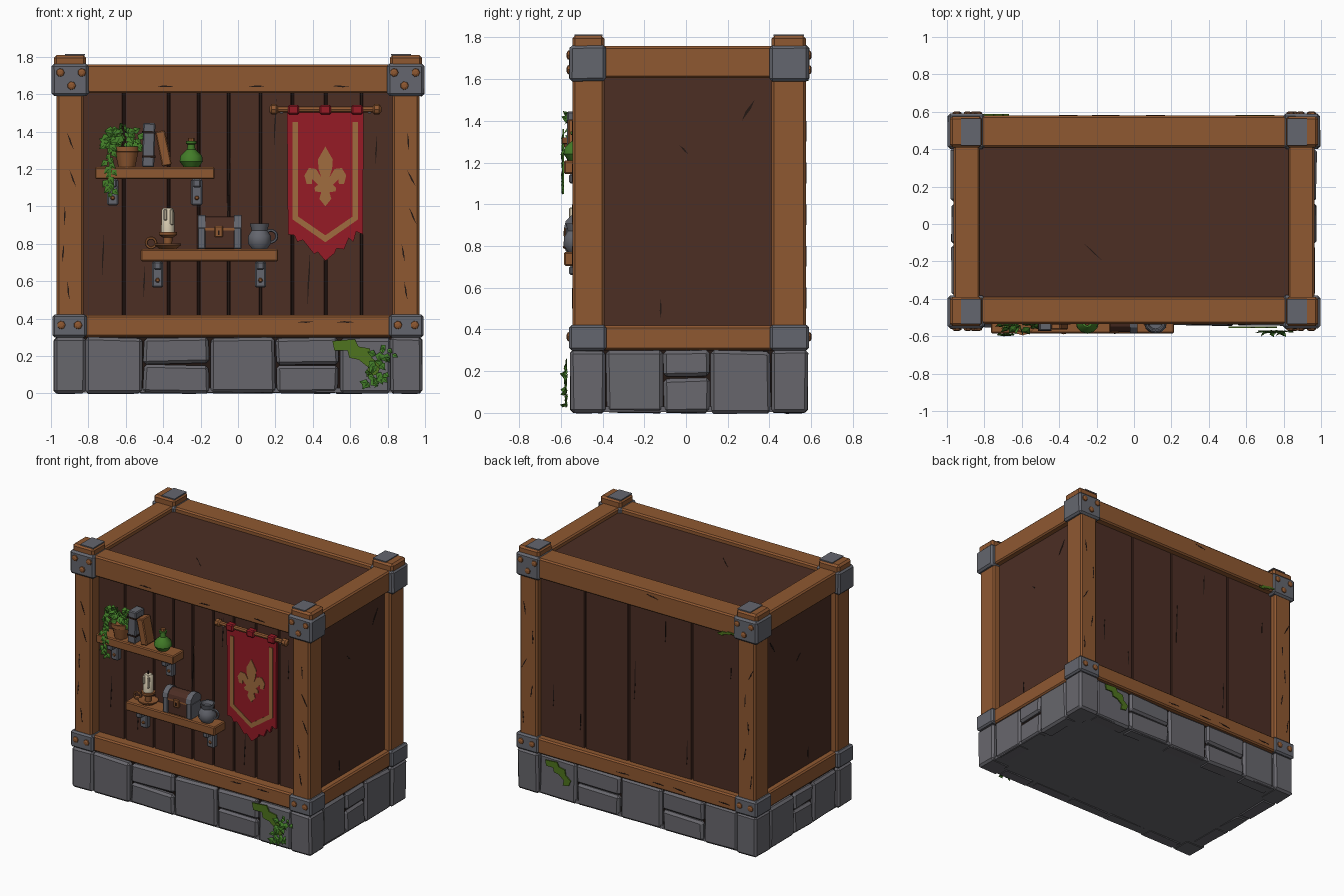
import bpy, bmesh, math, random
from mathutils import Vector, Matrix

if "Cube" in bpy.data.objects:
    bpy.data.objects.remove(bpy.data.objects["Cube"])

random.seed(4)


def mat(name, r, g, b):
    m = bpy.data.materials.new(name)
    m.diffuse_color = [((c / 255 + 0.055) / 1.055) ** 2.4 for c in (r, g, b)] + [1]
    m.use_nodes = True
    m.node_tree.nodes["Principled BSDF"].inputs["Base Color"].default_value = m.diffuse_color
    return m


WOOD = mat("warm wood", 143, 88, 49)
DARK = mat("dark wood", 76, 46, 36)
SEAM = mat("seam black", 36, 24, 20)
STONE = mat("stone grey", 104, 103, 109)
IRON = mat("iron grey", 100, 102, 110)
RED = mat("banner red", 150, 27, 38)
TAN = mat("banner tan", 160, 108, 62)
LEAF = mat("leaf green", 66, 124, 40)
MOSS = mat("moss green", 78, 116, 30)
CREAM = mat("candle cream", 214, 202, 176)


def finish(name, bm, m, smooth=False):
    bmesh.ops.recalc_face_normals(bm, faces=bm.faces)
    me = bpy.data.meshes.new(name)
    bm.to_mesh(me)
    bm.free()
    me.materials.append(m)
    for p in me.polygons:
        p.use_smooth = smooth
    ob = bpy.data.objects.new(name, me)
    bpy.context.collection.objects.link(ob)
    if smooth:
        bpy.ops.object.select_all(action='DESELECT')
        ob.select_set(True)
        bpy.context.view_layer.objects.active = ob
        bpy.ops.object.shade_smooth_by_angle(angle=math.radians(40))
    return ob


def box(name, x, y, z, m, bevel=0.008, jit=0.0, rot=0.0):
    """Bevelled box from (min, max) ranges; rot turns it about the y axis."""
    bm = bmesh.new()
    c = Vector([(a[0] + a[1]) / 2 for a in (x, y, z)])
    s = [abs(a[1] - a[0]) for a in (x, y, z)]
    bmesh.ops.create_cube(bm, size=1)
    for v in bm.verts:
        v.co = Vector([v.co[i] * s[i] + random.uniform(-jit, jit) for i in range(3)])
    if bevel:
        bmesh.ops.bevel(bm, geom=bm.edges[:], offset=bevel, segments=1, affect='EDGES', profile=0.5)
    bmesh.ops.transform(bm, matrix=Matrix.Translation(c) @ Matrix.Rotation(rot, 4, 'Y'), verts=bm.verts)
    return finish(name, bm, m)


def plate(name, pts, m, pos, thick=0.006, face='front'):
    """Extruded outline lying on a front, back, left, right or top plane."""
    f = {'front': lambda u, v, d: (u, pos - d, v), 'back': lambda u, v, d: (u, pos + d, v),
         'right': lambda u, v, d: (pos + d, u, v), 'left': lambda u, v, d: (pos - d, u, v),
         'top': lambda u, v, d: (u, v, pos + d)}[face]
    bm = bmesh.new()
    a = [bm.verts.new(f(u, v, 0)) for u, v in pts]
    b = [bm.verts.new(f(u, v, thick)) for u, v in pts]
    bm.faces.new(a)
    bm.faces.new(b)
    for i in range(len(a)):
        j = (i + 1) % len(a)
        bm.faces.new((a[i], a[j], b[j], b[i]))
    return finish(name, bm, m)


def lathe(name, prof, loc, m, axis='Z', n=12, smooth=True):
    """Revolve (radius, height) points and aim the axis along Z, X, front or back."""
    bm = bmesh.new()
    rings = [[bm.verts.new((r * math.cos(math.tau * i / n), r * math.sin(math.tau * i / n), h))
              for i in range(n)] for r, h in prof]
    for a, b in zip(rings, rings[1:]):
        for i in range(n):
            bm.faces.new((a[i], a[(i + 1) % n], b[(i + 1) % n], b[i]))
    bm.faces.new(rings[0])
    bm.faces.new(rings[-1])
    R = {'Z': Matrix(), 'X': Matrix.Rotation(math.pi / 2, 4, 'Y'),
         'front': Matrix.Rotation(math.pi / 2, 4, 'X'), 'back': Matrix.Rotation(-math.pi / 2, 4, 'X')}[axis]
    bmesh.ops.transform(bm, matrix=Matrix.Translation(loc) @ R, verts=bm.verts)
    return finish(name, bm, m, smooth)


def handle(name, loc, R, r, m):
    bpy.ops.mesh.primitive_torus_add(location=loc, rotation=(math.pi / 2, 0, 0), major_radius=R,
                                     minor_radius=r, major_segments=14, minor_segments=6)
    bpy.context.object.name = name
    bpy.context.object.data.materials.append(m)


def leaves(name, items):
    """Folded pointed leaves from (base, direction, size)."""
    bm = bmesh.new()
    for p, d, s in items:
        p, d = Vector(p), Vector(d).normalized()
        n = Vector((random.uniform(-.5, .5), -1, random.uniform(0, .6)))
        w = d.cross(n).normalized()
        n = w.cross(d)
        n *= -1 if n.y > 0 else 1
        pts = [p, p + d * .35 * s + w * .42 * s, p + d * s, p + d * .35 * s - w * .42 * s, p + d * .4 * s + n * .13 * s]
        v = [bm.verts.new((q.x, max(q.y, -0.605), q.z)) for q in pts]
        for i in range(4):
            bm.faces.new((v[i], v[(i + 1) % 4], v[4]))
    return finish(name, bm, LEAF)


# stone plinth: floor slab, dark core and individual blocks
box("plinth_floor", (-.96, .96), (-.53, .56), (0.004, .03), STONE, 0)
box("plinth_core", (-.95, .95), (-.51, .54), (.03, .3), SEAM, 0)


def stones(face, splits):
    for u0, u1, cut in splits:
        for z in ([(0, .298)] if not cut else [(0, cut - .004), (cut + .004, .298)]):
            u, o = (u0 + .004, u1 - .004), random.uniform(-.006, .006)
            x, y = {'front': (u, (-.545 + o, -.44)), 'back': (u, (.46, .572 + o)),
                    'right': ((.86, .972 + o), u), 'left': ((-.972 + o, -.86), u)}[face]
            box("stone_block_" + face, x, y, z, STONE, 0.016, 0.005)


long_row = [(-.82, -.51, 0), (-.51, -.15, .155), (-.15, .2, 0), (.2, .54, .15), (.54, .82, 0)]
stones('front', long_row)
stones('back', [(-b, -a, c) for a, b, c in long_row])
side_row = [(-.385, -.11, 0), (-.11, .115, .17), (.115, .41, 0)]
stones('right', side_row)
stones('left', side_row)

# corner posts, iron brackets, caps and rivets
for sx in (-1, 1):
    X = lambda a, b: tuple(sorted((sx * a, sx * b)))
    for face, yp, yb in (('front', (-.545, -.39), (-.56, -.382)), ('back', (.41, .575), (.402, .59))):
        box("corner_stone", X(.815, .985), (yb[0] + .006, yb[1] - .006), (0, .3), STONE, .015, .003)
        box("corner_post", X(.825, .97), yp, (.3, 1.78), WOOD, .012)
        box("post_cap", X(.812, .985), yp, (1.7, 1.808), WOOD, .014)
        plate("cap_strap", [(sx * a, b) for a, b in ((.818, yp[0] + .01), (.925, yp[0] + .01),
              (.925, yp[1] - .01), (.818, yp[1] - .01))], IRON, 1.806, .008, 'top')
        box("lower_bracket", X(.808, .992), yb, (.3, .422), IRON, .012)
        box("upper_bracket", X(.798, .996), yb, (1.59, 1.762), IRON, .014, .002)
        yr = yb[0] if face == 'front' else yb[1]
        for rx, rz in ((.95, 1.715), (.89, 1.645), (.835, 1.715), (.945, .365), (.855, .365)):
            lathe("rivet", [(.024, -.005), (.021, .007), (.01, .012)], (sx * rx, yr, rz), WOOD, face, 7, False)

# frame beams
for z in ((.302, .418), (1.605, 1.758)):
    box("front_beam", (-.83, .83), (-.535, -.39), z, WOOD, .01)
    box("back_beam", (-.83, .83), (.41, .58), z, WOOD, .01)
    for sx in (-1, 1):
        box("side_beam", tuple(sorted((sx * .825, sx * .965))), (-.4, .42), z, WOOD, .01)

# wall planks, side and top panels over a dark core
box("cabinet_core", (-.9, .9), (-.44, .51), (.3, 1.69), SEAM, 0)


def planks(name, cuts, y):
    for a, b in zip(cuts, cuts[1:]):
        box(name, (a + .005, b - .005), y, (.38, 1.64), DARK, .004)


planks("front_plank", [-.84, -.61, -.37, -.21, -.05, .12, .29, .47, .66, .84], (-.46, -.43))
planks("back_plank", [-.84, -.42, .1, .46, .84], (.5, .53))
for s, e in ((-1, 'left'), (1, 'right')):
    box(e + "_panel", tuple(sorted((s * .88, s * .92))), (-.41, .43), (.38, 1.64), DARK, 0)
top = box("top_panel", (-.85, .85), (-.42, .44), (1.68, 1.725), DARK, 0)

# carved cracks: thin dark wedges on timber and panels


def crack(u, v, L, ang, pos, face, w=.006):
    c, s = math.cos(ang), math.sin(ang)
    pts = [(-L / 2, 0), (-L * .1, w), (L / 2, .3 * w), (L * .1, -w * .5)]
    plate("crack_" + face, [(u + a * c - b * s, v + a * s + b * c) for a, b in pts], SEAM, pos, .002, face)


for i in range(5):
    crack(random.uniform(-.75, .75), random.choice((.34, .38, 1.64, 1.72)), .1, random.uniform(-.2, .2), -.535, 'front')
    crack(random.uniform(-.75, .75), random.choice((.34, .38, 1.64, 1.72)), .1, random.uniform(-.2, .2), .58, 'back')
    for sx in (-.9, .9):
        crack(sx + random.uniform(-.04, .04), .55 + .2 * i, .1, random.uniform(1.4, 2.1), -.545, 'front')
        crack(sx + random.uniform(-.04, .04), .55 + .2 * i, .1, random.uniform(1.4, 2.1), .575, 'back')
for u, v, L in ((-.05, 1.05, .45), (-.72, .75, .25), (.38, .62, .3), (.74, 1.3, .15), (.2, 1.45, .25), (-.5, .6, .2)):
    crack(u, v, L, 1.52, -.46, 'front')
    crack(-u, v, L * .7, 1.6, .53, 'back')
for face, p in (('left', -.92), ('right', .92)):
    crack(.3, 1.45, .12, 1.0, p, face, .01)
    crack(-.01, 1.26, .06, -.8, p, face)
    crack(-.12, .5, .1, 1.57, p, face)
crack(-.22, -.15, .16, -.75, 1.725, 'top', .004)

# shelves with iron supports
for x0, x1, z0, z1, br in ((-.765, -.125, 1.145, 1.21, (-.67, -.22)), (-.52, .215, .705, .772, (-.43, .12))):
    box("shelf", (x0, x1), (-.585, -.455), (z0, z1), WOOD, .007)
    for b in br:
        box("shelf_support", (b - .03, b + .03), (-.5, -.455), (z0 - .14, z0), IRON, .008)
        box("support_arm", (b - .022, b + .022), (-.56, -.455), (z0 - .045, z0), IRON, .008)
        lathe("support_rivet", [(.013, 0), (.008, .008)], (b, -.5, z0 - .1), WOOD, 'front', 6, False)

# potted plant with trailing vine
lathe("plant_pot", [(.045, 0), (.062, .08), (.07, .082), (.07, .11), (.055, .11), (.05, .095)], (-.595, -.525, 1.21), WOOD)
foliage = []
for i in range(46):
    a, r = random.uniform(0, math.tau), random.uniform(.01, .08)
    p = (-.615 + r * math.cos(a) * 1.1, -.53 + .35 * r * math.sin(a), 1.37 + random.uniform(-.05, .045))
    foliage.append((p, (math.cos(a), .3 * math.sin(a) - .15, random.uniform(-.9, .4)), random.uniform(.045, .065)))
for i in range(16):
    foliage.append(((-.685 + .012 * math.sin(i), -.59, 1.33 - i * .017),
                    ((-1) ** i * random.uniform(.4, 1), -.1, -.8), random.uniform(.035, .055)))
leaves("plant_leaves", foliage)
box("vine_stem", (-.689, -.681), (-.592, -.584), (1.05, 1.36), LEAF, 0)

# books and bottle
box("grey_book", (-.51, -.445), (-.57, -.47), (1.21, 1.445), IRON, .006, 0, .03)
for z in (1.26, 1.39):
    box("book_band", (-.513, -.442), (-.573, -.5), (z, z + .012), SEAM, 0, 0, .03)
box("leaning_book", (-.425, -.372), (-.565, -.47), (1.215, 1.405), WOOD, .006, 0, -.2)
lathe("green_bottle", [(.04, 0), (.062, .03), (.058, .06), (.022, .095), (.02, .12), (.028, .125), (.028, .138)],
      (-.25, -.525, 1.21), LEAF)
lathe("bottle_cork", [(.018, 0), (.016, .02)], (-.25, -.525, 1.345), WOOD, n=8)

# candle in its holder
lathe("candle_dish", [(.045, 0), (.07, .02), (.07, .028), (.022, .02), (.025, .06), (.048, .075), (.048, .09)],
      (-.375, -.52, .772), WOOD)
handle("dish_handle", (-.465, -.52, .805), .026, .008, WOOD)
lathe("candle", [(.036, 0), (.034, .12), (.025, .13)], (-.375, -.52, .86), CREAM, n=10)
for dx, h in ((-.022, .06), (.012, .085)):
    box("wax_drip", (-.375 + dx, -.357 + dx), (-.56, -.54), (.985 - h, .985), CREAM, .005)
box("candle_wick", (-.378, -.372), (-.523, -.517), (.985, 1.015), SEAM, 0)

# treasure chest
arc = [(.052 * math.cos(t * math.pi / 6), .055 * math.sin(t * math.pi / 6)) for t in range(7)]


def chest_lid(name, x0, x1, k, m):
    prof = [(-.52 + a * k, .885 + b * k) for a, b in arc]
    plate(name, prof, m, x0, x1 - x0, 'right')


box("chest_body", (-.2, .005), (-.57, -.47), (.772, .878), DARK, .004)
chest_lid("chest_lid", -.2, .005, 1.12, DARK)
for x in (-.215, -.022):
    box("chest_band", (x, x + .04), (-.577, -.465), (.772, .885), IRON, .004)
    chest_lid("lid_band", x, x + .04, 1.25, IRON)
box("chest_rim", (-.2, .005), (-.575, -.468), (.872, .886), WOOD, 0)
box("chest_lock", (-.125, -.08), (-.584, -.56), (.835, .895), WOOD, .005)
box("lock_keyhole", (-.106, -.099), (-.587, -.58), (.848, .872), SEAM, 0)

# metal jug
lathe("jug", [(.04, 0), (.062, .03), (.06, .07), (.042, .1), (.052, .135), (.044, .135), (.036, .11)],
      (.115, -.525, .772), IRON)
handle("jug_handle", (.175, -.525, .84), .032, .008, IRON)

# banner: rod, finials, tabs, cloth, border and lily emblem
CX = .467
lathe("banner_rod", [(.017, -.27), (.017, .27)], (CX, -.505, 1.518), WOOD, 'X', 8)
for s in (-1, 1):
    lathe("rod_finial", [(.014, -.024), (.028, -.012), (.028, .012), (.014, .024)], (CX + s * .275, -.505, 1.518), WOOD, 'X', 8)
    box("rod_hook", (CX + s * .235 - .008, CX + s * .235 + .008), (-.51, -.455), (1.495, 1.512), IRON, 0)
for dx in (-.17, 0, .17):
    box("banner_tab", (CX + dx - .03, CX + dx + .03), (-.53, -.48), (1.49, 1.542), RED, .008)
cloth = [(-.205, 1.505), (-.2, .85), (-.165, .845), (-.15, .81), (-.12, .82), (-.06, .745), (-.04, .755), (0, .708),
         (.05, .75), (.06, .775), (.1, .77), (.125, .83), (.15, .81), (.165, .865), (.2, .85), (.205, 1.505)]
plate("banner_cloth", [(CX + a, b) for a, b in cloth], RED, -.488, .02)
edge = [(.175, 1.45), (.175, .93), (0, .808), (-.175, .93), (-.175, 1.45),
        (-.145, 1.45), (-.145, .945), (0, .845), (.145, .945), (.145, 1.45)]
plate("banner_border", [(CX + a, b) for a, b in edge], TAN, -.508, .004)
half = [(0, .17), (.04, .1), (.036, .05), (.022, .005), (.05, .05), (.088, .055), (.112, .015), (.1, -.03), (.072, -.03),
        (.07, -.005), (.04, -.035), (.058, -.05), (.055, -.07), (.022, -.075), (.032, -.11), (0, -.15)]
lily = half + [(-a, b) for a, b in half[-2:0:-1]]
plate("banner_lily", [(CX + a, 1.15 + b) for a, b in lily], TAN, -.508, .004)

# moss patches and ivy on the plinth
patch = [(-.14, .09), (-.02, .1), (.0, .06), (.06, .05), (.07, -.0), (.12, -.04), (.1, -.09), (.04, -.1),
         (.05, -.05), (0, -.01), (-.05, .0), (-.06, .04), (-.13, .04)]
plate("front_moss", [(.645 + a, .19 + b) for a, b in patch], MOSS, -.549, .008)
plate("back_moss", [(.64 - a * .8, .2 + b * .8) for a, b in patch], MOSS, .575, .008, 'back')
plate("beam_moss", [(-.74 + a * .6, 1.61 + b * .2) for a, b in patch], MOSS, .579, .008, 'back')
ivy = []
for i in range(30):
    t = i / 29
    p = (.8 - .1 * t + random.uniform(-.045, .045), -.57, .24 - .2 * t + random.uniform(-.02, .02))
    ivy.append((p, (random.uniform(-1, 1), -.2, random.uniform(-1, .3)), random.uniform(.035, .055)))
leaves("ivy_leaves", ivy)
